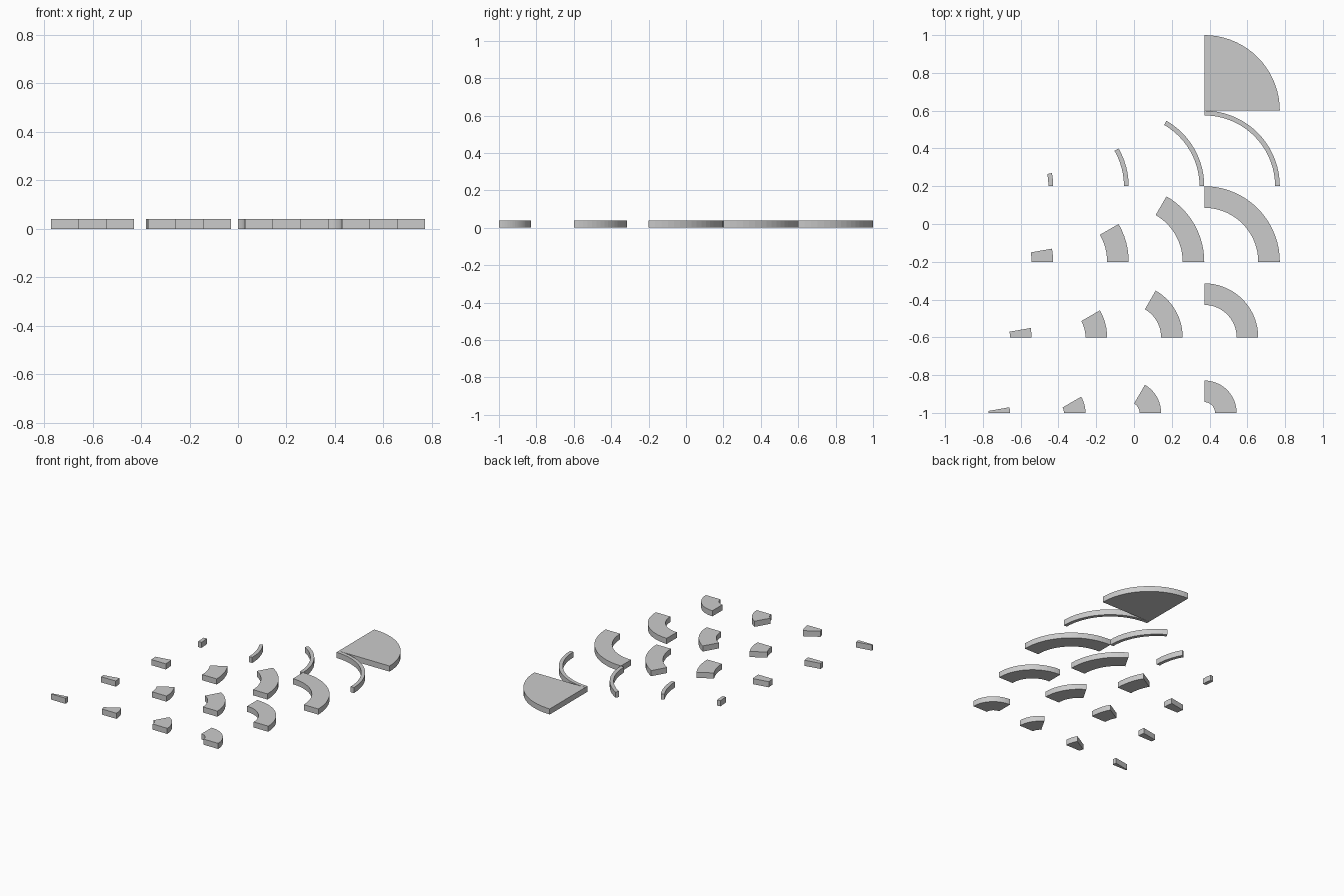
import bpy, bmesh
from math import radians, cos, sin

if "Cube" in bpy.data.objects:
    bpy.data.objects.remove(bpy.data.objects["Cube"])

HEIGHT = 0.04
UNIT = 0.4 / 7
FIRST_X = -0.828     # arc centre of the first column
STEP = 0.4           # spacing of the grid of pieces


def arc(radius, degrees, steps):
    return [(radius * cos(radians(degrees * i / steps)),
             radius * sin(radians(degrees * i / steps))) for i in range(steps + 1)]


def ring_sector(name, inner, outer, degrees, x, y):
    """Flat wedge or ring segment starting on +x and sweeping counterclockwise."""
    steps = max(2, round(degrees / 5))
    outside = arc(outer, degrees, steps)
    inside = arc(inner, degrees, steps) if inner > 0 else [(0, 0)] * (steps + 1)
    bm = bmesh.new()
    rows = [[bm.verts.new((px, py, 0)) for px, py in line] for line in (inside, outside)]
    for i in range(steps):
        bm.faces.new((rows[0][i], rows[1][i], rows[1][i + 1], rows[0][i + 1]))
    bmesh.ops.remove_doubles(bm, verts=bm.verts, dist=1e-5)
    # extrude the flat outline into a slab
    top = bmesh.ops.extrude_face_region(bm, geom=bm.faces[:], use_keep_orig=True)
    bmesh.ops.translate(bm, vec=(0, 0, HEIGHT),
                        verts=[g for g in top["geom"] if isinstance(g, bmesh.types.BMVert)])
    bmesh.ops.recalc_face_normals(bm, faces=bm.faces[:])
    mesh = bpy.data.meshes.new(name)
    bm.to_mesh(mesh)
    bm.free()
    obj = bpy.data.objects.new(name, mesh)
    obj.location = (x, y, 0)
    bpy.context.collection.objects.link(obj)


# rows of ring segments: name, inner radius, outer radius
bands = [("inner_ring", UNIT, 3 * UNIT), ("middle_ring", 3 * UNIT, 5 * UNIT),
         ("outer_ring", 5 * UNIT, 7 * UNIT), ("thin_rim", 0.375, 0.4)]
for row, (name, inner, outer) in enumerate(bands):
    for col, degrees in enumerate((10, 30, 60, 90)):
        ring_sector(f"{name}_{degrees}_degrees", inner, outer, degrees,
                    FIRST_X + col * STEP, -1 + row * STEP)

# solid quarter disc at the back
ring_sector("quarter_disc", 0, 0.4, 90, FIRST_X + 3 * STEP, 0.6)
